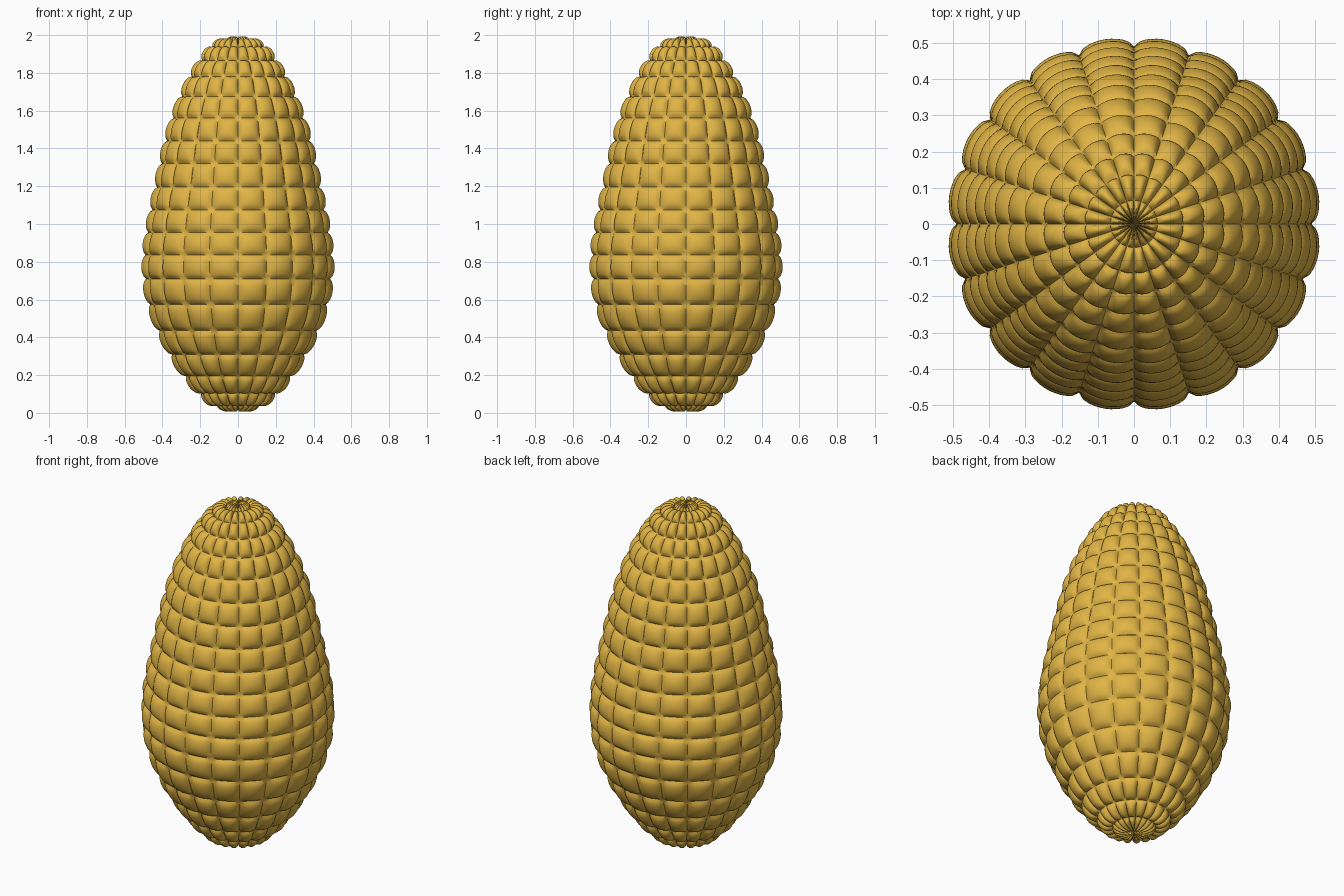
import bpy, bmesh, math
from mathutils import Vector

if "Cube" in bpy.data.objects:
    bpy.data.objects.remove(bpy.data.objects["Cube"])

COLUMNS = 20   # lobes around the axis
STEPS = 10     # mesh steps across each lobe
PUFF = 0.026   # lobe height

# Row seams as (radius, height), from the top pole to the bottom pole
SEAMS = [Vector(p) for p in (
    (0, 1.965), (.065, 1.965), (.135, 1.935), (.19, 1.865), (.245, 1.78), (.295, 1.675),
    (.34, 1.56), (.375, 1.44), (.402, 1.32), (.428, 1.195), (.453, 1.075), (.475, .955),
    (.489, .835), (.488, .71), (.465, .575), (.415, .435), (.35, .31), (.275, .195),
    (.195, .105), (.115, .045), (0, .03))]


def profile(row, t):
    """Smooth curve through the seams: point and outward normal."""
    a, b = SEAMS[row], SEAMS[row + 1]
    before = SEAMS[row - 1] if row else Vector((-b.x, b.y))
    after = SEAMS[row + 2] if row + 2 < len(SEAMS) else Vector((-a.x, a.y))
    m, n = (b - before) / 2, (after - a) / 2
    p = a + m * t + (3 * (b - a) - 2 * m - n) * t**2 + (2 * (a - b) + m + n) * t**3
    d = m + 2 * (3 * (b - a) - 2 * m - n) * t + 3 * (2 * (a - b) + m + n) * t**2
    return p, Vector((-d.y, d.x)).normalized()


def dome(t):
    """Rounded swell that is zero at both seams."""
    return max(0, 4 * t * (1 - t)) ** 0.6


# Quilted egg body
bm = bmesh.new()
rings = []
around = COLUMNS * STEPS
rows = len(SEAMS) - 1
for k in range(rows * STEPS + 1):
    row = min(k // STEPS, rows - 1)
    t = k / STEPS - row
    p, normal = profile(row, t)
    if k in (0, rows * STEPS):
        rings.append([bm.verts.new((0, 0, p.y))] * around)
        continue
    ring = []
    for j in range(around):
        q = p + normal * PUFF * dome(t) * dome(j % STEPS / STEPS)
        angle = math.tau * j / around
        ring.append(bm.verts.new((q.x * math.cos(angle), q.x * math.sin(angle), q.y)))
    rings.append(ring)
for upper, lower in zip(rings, rings[1:]):
    for j in range(around):
        i = (j + 1) % around
        corners = dict.fromkeys((upper[j], lower[j], lower[i], upper[i]))
        bm.faces.new(list(corners))

mesh = bpy.data.meshes.new("quilted_egg")
bm.to_mesh(mesh)
bm.free()
egg = bpy.data.objects.new("quilted_egg", mesh)
bpy.context.collection.objects.link(egg)

# Golden yellow colour
gold = bpy.data.materials.new("golden_yellow")
gold.use_nodes = True
colour = (0.75, 0.46, 0.06, 1)
gold.diffuse_color = colour
gold.node_tree.nodes["Principled BSDF"].inputs["Base Color"].default_value = colour
mesh.materials.append(gold)

bpy.context.view_layer.objects.active = egg
egg.select_set(True)
bpy.ops.object.shade_smooth_by_angle(angle=math.radians(60))
